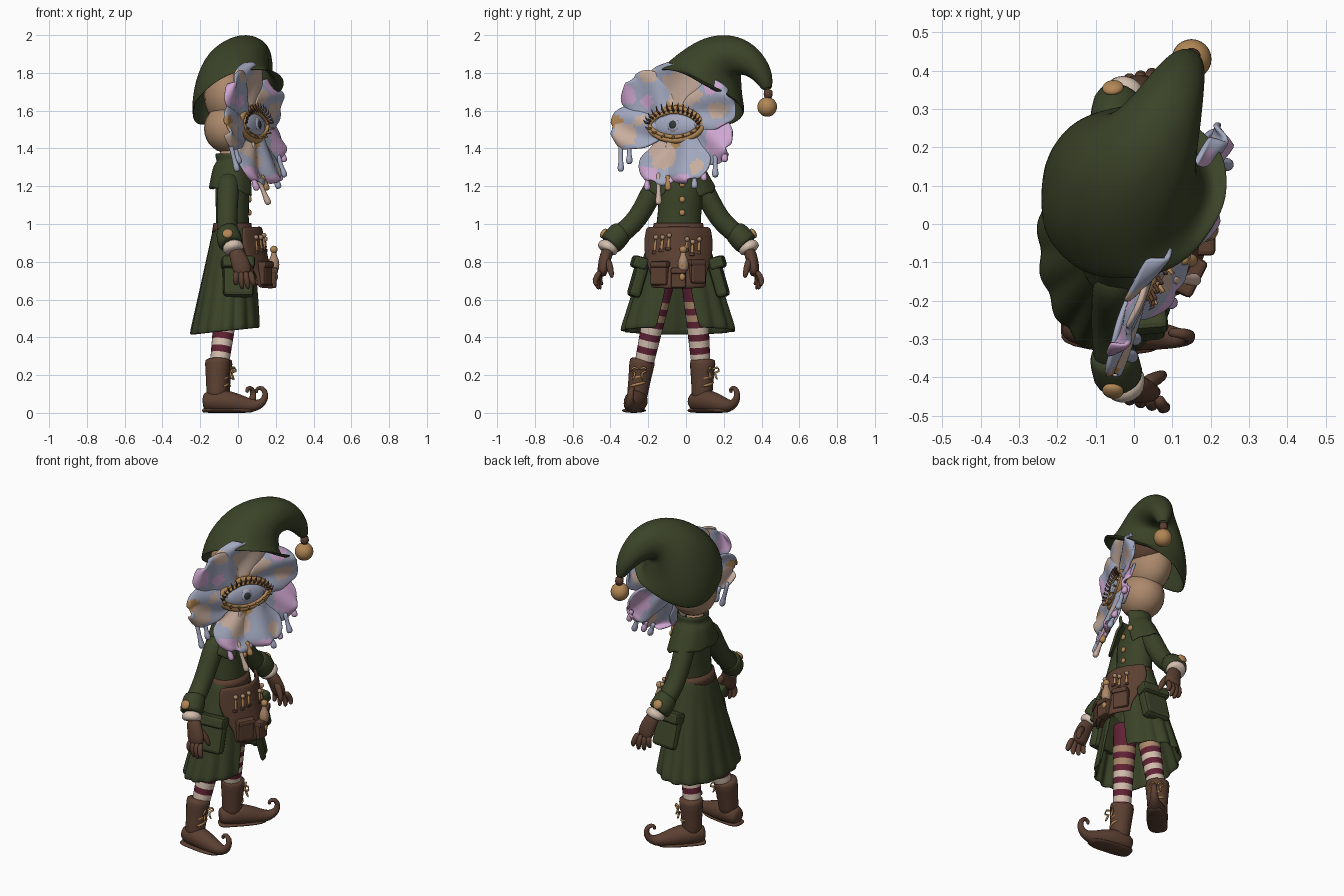
import bpy, math
from mathutils import Vector, noise

if "Cube" in bpy.data.objects:
    bpy.data.objects.remove(bpy.data.objects["Cube"])


def mat(name, *rgb):
    m = bpy.data.materials.new(name)
    m.use_nodes = True
    m.diffuse_color = (*rgb, 1)
    m.node_tree.nodes["Principled BSDF"].inputs["Base Color"].default_value = (*rgb, 1)
    return m


GREEN = mat("moss_green", .043, .056, .021)
BROWN = mat("leather_brown", .105, .05, .031)
SKIN = mat("warm_tan", .41, .25, .15)
GOLD = mat("old_gold", .44, .24, .09)
BLUE = mat("petal_blue", .36, .39, .52)
PINK = mat("petal_pink", .62, .38, .63)
PEACH = mat("petal_peach", .58, .42, .34)
CREAM = mat("cream", .65, .52, .42)
WINE = mat("burgundy", .12, .016, .035)
DARK = mat("pupil_dark", .03, .04, .035)
CY = -.04  # middle of the body


def build(name, verts, faces, mats, rule=None, sub=0, thick=0):
    me = bpy.data.meshes.new(name)
    me.from_pydata(verts, [], faces)
    mats = mats if isinstance(mats, list) else [mats]
    for m in mats:
        me.materials.append(m)
    for p in me.polygons:
        p.use_smooth = True
        if rule:
            p.material_index = rule(p.center)
    ob = bpy.data.objects.new(name, me)
    bpy.context.collection.objects.link(ob)
    if thick:
        ob.modifiers.new("thickness", "SOLIDIFY").thickness = thick
    if sub:
        s = ob.modifiers.new("smooth", "SUBSURF")
        s.levels = s.render_levels = sub


def tube(name, pts, rad, mats, n=12, sub=1, caps=True, ref=(0, 0, 1), rule=None, thick=0, warp=None):
    """Sweep an ellipse along a path; a radius is one number or (along ref, across)."""
    pts = [Vector(p) for p in pts]
    verts, faces, N = [], [], Vector(ref)
    for i, p in enumerate(pts):
        T = (pts[min(i + 1, len(pts) - 1)] - pts[max(i - 1, 0)]).normalized()
        if abs(N.normalized().dot(T)) > .98:
            N = Vector((.9, .3, .1))
        N = (N - T * N.dot(T)).normalized()
        B = T.cross(N)
        a, b = rad[i] if isinstance(rad[i], tuple) else (rad[i], rad[i])
        for k in range(n):
            t = math.tau * k / n
            q = p + N * a * math.cos(t) + B * b * math.sin(t)
            verts.append(warp(q) if warp else q)
    for i in range(len(pts) - 1):
        for k in range(n):
            j = (k + 1) % n
            faces.append((i * n + k, i * n + j, i * n + n + j, i * n + n + k))
    if caps:
        faces += [tuple(reversed(range(n))), tuple(range(len(verts) - n, len(verts)))]
    build(name, verts, faces, mats, rule, sub, thick)


def grid(name, fn, nu, nv, mats, thick=0, rule=None):
    verts = [fn(i / nu, j / nv) for j in range(nv + 1) for i in range(nu + 1)]
    w = nu + 1
    faces = [(j * w + i, j * w + i + 1, j * w + w + i + 1, j * w + w + i)
             for j in range(nv) for i in range(nu)]
    build(name, verts, faces, mats, rule, 1, thick)


def place(ob, name, m, bevel=0):
    ob.name = name
    ob.data.materials.append(m)
    if bevel:
        b = ob.modifiers.new("bevel", "BEVEL")
        b.width, b.segments = bevel, 2
    else:
        ob.data.shade_smooth()


def ball(name, loc, size, m, axis=(0, 0, 1)):
    bpy.ops.mesh.primitive_uv_sphere_add(segments=24, ring_count=14, radius=1, location=loc)
    ob = bpy.context.object
    ob.scale = size if isinstance(size, tuple) else (size,) * 3
    ob.rotation_euler = Vector(axis).to_track_quat("Z", "Y").to_euler()
    place(ob, name, m)


def box(name, loc, size, m, rot=(0, 0, 0), bevel=.012):
    bpy.ops.mesh.primitive_cube_add(size=1, location=loc, rotation=rot)
    ob = bpy.context.object
    ob.scale = size
    bpy.ops.object.transform_apply(location=False, rotation=False)
    place(ob, name, m, bevel)


def slouch(p):
    """Drop the hat's back rim, lift its side rim and rumple the cloth."""
    low = min(1, max(0, (1.88 - p.z) / .2)) * (p.y < .33)
    p.z += low * (.035 * min(1, max(0, (.1 - p.y) / .15)) - .07 * min(1, max(0, -p.x / .2)))
    return p * 1 + Vector((p.x, p.y - .12, 0)).normalized() * .014 * noise.noise(p * 9)


# Head and hat
ball("cranium", (-.06, .05, 1.68), (.12, .155, .16), SKIN)
ball("lower_head", (-.055, 0, 1.505), (.125, .135, .13), SKIN)
ball("hair", (-.02, .07, 1.74), (.1, .14, .1), BROWN)
tube("neck", [(-.05, CY + .02, 1.25), (-.05, CY + .02, 1.42)], [.06, .06], SKIN)
tube("hat", [(-.004, .08, 1.695), (-.02, .104, 1.75), (.004, .145, 1.82), (.04, .195, 1.88),
             (.075, .265, 1.895), (.105, .345, 1.862), (.135, .415, 1.79), (.15, .43, 1.71)],
     [.252, .226, .188, .142, .107, .082, .055, .026], GREEN, n=28, sub=2, caps=False, thick=.014, warp=slouch)
tube("bell_cap", [(.15, .435, 1.72), (.15, .435, 1.655)], [.03, .024], BROWN)
ball("hat_bell", (.15, .43, 1.62), .052, GOLD)

# Flower face: a tilted, slightly dished sheet with sideways and upward offsets
FC, FN = Vector((.07, -.05, 1.52)), Vector((.88, -.42, .12)).normalized()


def on(dy, dz, h=0):
    return FC + Vector((.4 * dz * dz - (FN.y * dy + FN.z * dz) / FN.x, dy, dz)) + FN * h


# Patches of paint on the petals: sideways, height, size, colour
patches = [(-.33, 1.68, .055, 1), (.2, 1.43, .085, 1), (-.03, 1.22, .045, 1), (-.2, 1.65, .04, 1),
           (.13, 1.73, .045, 1), (-.2, 1.25, .05, 1), (-.01, 1.73, .1, 2), (-.33, 1.46, .065, 2),
           (.17, 1.61, .05, 2), (-.12, 1.36, .07, 2), (-.21, 1.8, .045, 2), (.06, 1.29, .04, 2),
           (-.24, 1.55, .03, 2), (-.36, 1.53, .04, 3), (-.05, 1.6, .06, 3), (-.05, 1.45, .05, 3)]


def petal_colour(c):
    wob = 1 + .6 * noise.noise(c * 14)
    for y, z, r, k in patches:
        if math.hypot(c.y - y, c.z - z) < r * wob:
            return k
    return 0


petals = [(-.23, .24, .15), (-.01, .33, .17), (.29, .16, .15), (.28, -.12, .14),
          (.09, -.29, .14), (-.12, -.3, .13), (-.33, -.02, .135)]
for i, (ty, tz, W) in enumerate(petals):
    L = math.hypot(ty, tz)
    d, s = (ty / L, tz / L), (-tz / L, ty / L)

    def petal(u, v, i=i, L=L, W=W, d=d, s=s):
        a, b = .06 + .935 * v, 2 * u - 1
        w = W * (a ** .55) * math.sqrt(1 - a ** 6) * 1.1 * (1 + .05 * math.sin(14 * a + i + b))
        r = L * a * (1 + .03 * math.sin(5 * b + i) * a * (1 - a ** 8))
        h = .035 * a * a - .03 * b * b * a + .01 * math.sin(6 * a + 4 * b + i) - .014 * (i % 2)
        return on(d[0] * r + s[0] * w * b, d[1] * r + s[1] * w * b, h)
    grid("petal", petal, 20, 20, [BLUE, PINK, PEACH, GOLD], .016, petal_colour)
tube("flower_calyx", [on(.02, 0, -.12), on(0, 0, -.02)], [.05, .09], BROWN)

# Paint drips below the petals
for y, top, low, m in [(-.34, 1.44, 1.29, BLUE), (-.295, 1.42, 1.33, BLUE), (-.2, 1.29, 1.19, PINK),
                       (-.14, 1.28, 1.115, PEACH), (-.09, 1.26, 1.19, GOLD), (.05, 1.27, 1.2, BLUE),
                       (.1, 1.3, 1.24, PINK), (.16, 1.37, 1.26, BLUE), (.21, 1.4, 1.34, PINK)]:
    q = [on(y - FC.y, z - FC.z, .012) for z in (top, (top + low) / 2, low + .03, low, low - .015)]
    tube("paint_drip", q, [.018, .011, .014, .022, .012], m, n=8)

# Eye
almond = [(.13 * math.cos(t), (.07 if math.sin(t) > 0 else .062) * math.sin(t) * abs(math.sin(t)) ** .3)
          for t in (math.tau * k / 32 for k in range(33))]
ball("eyeball", on(0, 0, .015), (.126, .063, .03), BLUE, FN)
ball("iris", on(0, 0, .035), (.04, .04, .014), PEACH, FN)
ball("iris_middle", on(0, 0, .038), (.036, .036, .014), BLUE, FN)
ball("pupil", on(0, 0, .044), (.024, .024, .012), DARK, FN)
tube("eyelid", [on(y, z, .028) for y, z in almond], [.011] * 33, GOLD, n=8)
tube("eyelid_fold", [on(y * 1.12, z * 1.28, .012) for y, z in almond], [.018] * 33, GOLD, n=8)
for k in range(1, 32):
    if k == 16 or (k > 16 and k % 2):
        continue
    y, z = almond[k]
    f = .55 if k < 16 else .3
    tube("eyelash", [on(y, z, .035), on(y * 1.12, z * (1 + f * .6), .055), on(y * 1.2, z * (1 + f) + .012, .05)],
         [.006, .005, .001], BROWN if k < 16 else GOLD, n=6, sub=0)

# Coat body
X = (1, 0, 0)
tube("coat_torso", [(-.03, CY, .93), (-.03, CY, 1.0), (-.03, CY + .01, 1.1), (-.03, CY + .015, 1.2),
                    (-.04, CY + .02, 1.27), (-.045, CY + .02, 1.33)],
     [(.1, .135), (.087, .117), (.09, .118), (.095, .125), (.075, .1), (.06, .07)], GREEN, n=16, ref=X)


def cape(u, v):
    gap = .3 + .25 * v
    t = gap + (math.tau - 2 * gap) * u
    front = max(0, math.cos(t))
    flare = .062 + .05 * v ** .7 if v > .3 else .08 - .015 * (v / .3)
    wide = 1 + .55 * v
    return Vector((-.03 + flare * math.cos(t), CY + .015 + flare * wide * math.sin(t),
                   1.375 - .19 * v - .05 * v * front + .006 * math.sin(9 * t) * v))


grid("shoulder_cape", cape, 32, 8, GREEN, .014)


def skirt(u, v):
    gap = .12 + .28 * v
    t = gap + (math.tau - 2 * gap) * u
    fold = 1 + .035 * v * math.sin(15 * t)
    return Vector((-.03 - .03 * v + (.085 + .095 * v) * fold * math.cos(t),
                   CY + (.12 + .17 * v) * fold * math.sin(t),
                   .99 - .58 * v + .04 * v * (1 + math.cos(t)) / 2))


grid("coat_skirt", skirt, 90, 10, GREEN, .014)
for z in (1.06, 1.13, 1.21):
    ball("coat_button", (.062, -.02, z), (.016, .016, .01), GOLD, X)
ball("collar_pin", (.065, .045, 1.24), (.018, .018, .012), GOLD, X)
tube("waist_belt", [(-.03, CY, .955), (-.03, CY, 1.005)], [(.108, .14), (.1, .13)], BROWN, n=24, ref=X, sub=0)


# Tool apron
def apron_x(y, z):
    return .108 + .2 * (.98 - z) - 3.6 * y * y


def apron(u, v):
    y = (2 * u - 1) * (.138 + .035 * math.sin(math.pi * min(1, v + .2)))
    z = .985 - .33 * v + .3 * y * y * v
    return Vector((apron_x(y, z), CY + y, z))


grid("tool_apron", apron, 14, 10, BROWN, .02)
for y, z, w, h in [(-.095, .735, .1, .12), (.095, .745, .09, .12), (0, .71, .08, .1)]:
    turn = (0, 0, y * 5)
    box("apron_pouch", (apron_x(y, z) + .012, CY + y, z), (.06, w, h), BROWN, turn)
    box("pouch_flap", (apron_x(y, z) + .02, CY + y, z + h * .42), (.06, w * 1.06, .035), BROWN, turn)
for y, z, h in [(-.125, .87, .12), (-.09, .88, .1), (-.055, .89, .1), (.04, .88, .08), (.07, .86, .09), (.105, .87, .1)]:
    x = apron_x(y, z) + .022
    tube("apron_tool", [(x, CY + y, z - h / 2), (x, CY + y + .006, z + h / 2)], [.011, .009], GOLD, n=8)
    ball("tool_handle", (x, CY + y + .006, z + h / 2), .013, SKIN)
    box("tool_loop", (x - .003, CY + y, z - .02), (.03, .03, .018), BROWN, bevel=.005)
tube("bottle", [(.19, CY + .025, z) for z in (.75, .76, .81, .83, .86)], [.02, .031, .031, .014, .016], SKIN, n=10)
tube("bottle_band", [(.19, CY + .025, .775), (.19, CY + .025, .795)], [.034, .034], GOLD)
ball("bottle_cork", (.19, CY + .025, .865), .02, GOLD)
ball("apron_charm", (.2, CY + .02, .72), (.012, .016, .02), GOLD)


def stripes(c):
    """Thick wool high up, then tan bands, then cream bands near the boots."""
    if c.z > .62 or int(c.z / .035 + .001) % 2:
        return 1
    return 2 if c.z > .47 else 0


# Arms, legs, boots: s = -1 is the one side, +1 the other
for s in (-1, 1):
    def P(x, d, z):
        return Vector((x, CY + s * d, z))

    # Sleeve, cuff and glove
    tube("sleeve", [P(-.045, .07, 1.25), P(-.05, .12, 1.21), P(-.055, .165, 1.12), P(-.058, .215, 1.03),
                    P(-.055, .27, .975), P(-.05, .34, .92)], [.05, .062, .058, .057, .055, .058], GREEN)
    tube("cuff", [P(-.06, .29, .97), P(-.055, .3, .96), P(-.04, .36, .895), P(-.038, .365, .89)],
         [.055, .066, .07, .06], GREEN)
    ball("cuff_button", P(-.055, .395, .95), (.028, .028, .016), GOLD, (-.1, s * .8, .5))
    tube("ruffle", [P(-.035, .355, .9), P(-.025, .375, .872), P(-.02, .385, .85)], [.05, .063, .05], CREAM)
    tube("glove", [P(-.02, .37, .87), P(0, .385, .83), P(.02, .4, .77), P(.03, .405, .72)],
         [(.038, .033), (.046, .034), (.054, .031), (.046, .024)], BROWN, ref=X)
    for k in range(4):
        x = -.008 + .024 * k
        drop = (.675, .65, .65, .67)[k]
        tube("finger", [P(x, .41, .755), P(x + .006 * (k - 1), .425 + .008 * k, .7),
                        P(x + .008 * (k - 1) + .008, .4 + .01 * k, drop)], [.019, .018, .012], BROWN, n=8)
    tube("thumb", [P(.02, .38, .82), P(.065, .36, .765), P(.08, .35, .71)], [.024, .02, .012], BROWN, n=8)

    # Coat side pocket
    box("side_pocket", P(.0, .213, .71), (.16, .065, .2), GREEN, (s * .28, 0, s * -.08), .02)
    box("pocket_flap", P(.0, .207, .795), (.175, .08, .065), GREEN, (s * .28, 0, s * -.08), .015)

    # Striped stocking
    hip, ankle = P(-.04, .07, .735), P(-.1, .185 if s < 0 else .12, .245)
    hip.y += .01 * s
    tube("stocking", [ankle.lerp(hip, k / 14) for k in range(15)], [.052 + .0015 * k for k in range(15)],
         [CREAM, WINE, SKIN], ref=X, rule=stripes)

    # Boot with curled toe
    A = Vector((-.112, -.272, 0)) if s < 0 else Vector((-.1, .085, 0))
    D = Vector((1, -.14, 0) if s < 0 else (.68, .7, 0)).normalized()
    side = Vector((-D.y, D.x, 0))

    def F(t, z, w=0):
        lean = .15 * z if s < 0 else 0  # the one shaft leans inward
        return A + D * t + side * w + Vector((0, lean, z))
    tube("boot_shaft", [F(.0, .05), F(0, .11), F(.002, .19), F(.005, .27), F(.005, .29)],
         [.056, .058, .063, .073, .066], BROWN, ref=D)
    tube("boot_foot", [F(-.075, .06), F(-.06, .06), F(0, .066), F(.07, .058), F(.13, .046), F(.19, .036), F(.235, .045),
                       F(.262, .08), F(.258, .12), F(.23, .138), F(.208, .122), F(.215, .105)],
         [.035, .052, .066, .06, .05, .036, .026, .019, .016, .014, .012, .009], BROWN)
    tube("boot_sole", [F(-.08, .013), F(-.05, .013), F(.06, .013), F(.13, .013), F(.2, .013)],
         [(.013, .04), (.013, .06), (.013, .06), (.013, .058), (.013, .03)], BROWN)
    for z in (.14, .18, .22):
        tube("boot_lace", [F(.04, z, -.045), F(.068, z + .012), F(.04, z + .024, .045)], [.009] * 3, GOLD, n=6)
    for w in (-1, 1):
        tube("lace_bow", [F(.07, .225), F(.088, .25, .03 * w), F(.088, .215, .05 * w), F(.07, .22, .01 * w),
                          F(.088, .17, .03 * w)], [.008] * 5, GOLD, n=6)
